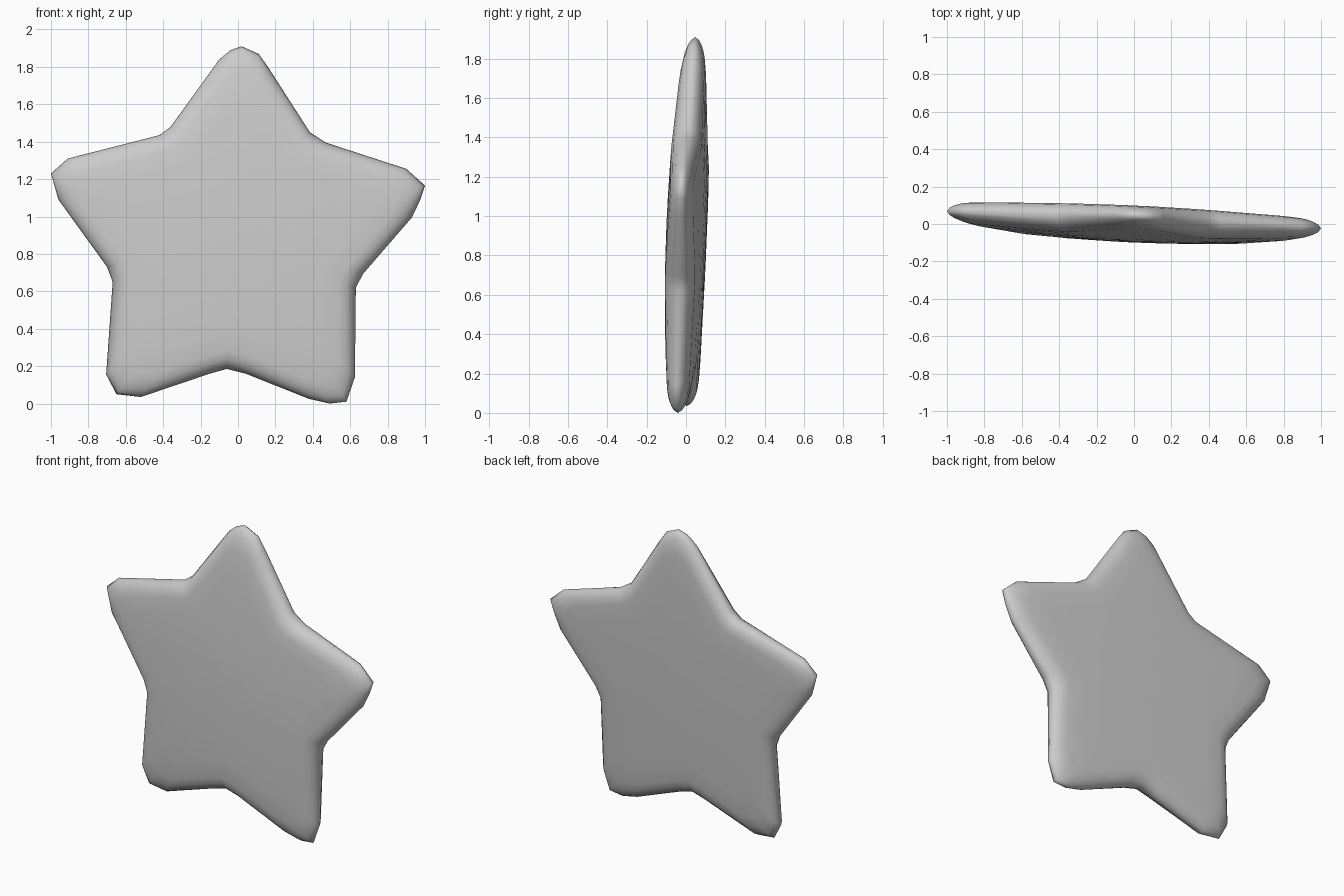
import bpy, bmesh, math

if "Cube" in bpy.data.objects:
    bpy.data.objects.remove(bpy.data.objects["Cube"])

# Front outline of the star (x, z), clockwise from the top tip
outline = [
    (0.02, 1.92), (0.11, 1.88), (0.16, 1.81), (0.385, 1.46), (0.47, 1.405),
    (0.90, 1.265), (1.0, 1.175), (0.975, 1.10), (0.93, 1.005), (0.67, 0.705),
    (0.63, 0.63), (0.625, 0.15), (0.58, 0.02), (0.49, 0.01), (0.38, 0.035),
    (0.04, 0.17), (-0.06, 0.195), (-0.15, 0.17), (-0.52, 0.045), (-0.65, 0.06),
    (-0.705, 0.165), (-0.67, 0.66), (-0.70, 0.74), (-0.96, 1.10), (-1.0, 1.24),
    (-0.91, 1.32), (-0.42, 1.445), (-0.36, 1.49), (-0.10, 1.85), (-0.04, 1.90)]
CX, CZ = -0.01, 0.9

# Rounded rim and domed faces: (scale towards centre, fraction of thickness)
rings = [(0.985, 0.4), (0.96, 0.68), (0.92, 0.9), (0.86, 1.0),
         (0.7, 1.0), (0.5, 1.0), (0.25, 1.0)]


def mid_y(x, z):
    # The star leans back slightly and is turned a little
    return -0.02 - 0.045 * x + 0.035 * z


def point(x, z, side, frac):
    r = min(1, math.hypot(x - CX, z - CZ))
    centre = 0.105 if side < 0 else 0.075
    half = 0.05 + (centre - 0.05) * (1 - r * r)
    return (x, mid_y(x, z) + side * frac * half, z)


bm = bmesh.new()
rim = [bm.verts.new(point(x, z, 1, 0)) for x, z in outline]
n = len(rim)
for side in (-1, 1):
    prev = rim
    for s, frac in rings:
        ring = [bm.verts.new(point(CX + (x - CX) * s, CZ + (z - CZ) * s, side, frac))
                for x, z in outline]
        for i in range(n):
            j = (i + 1) % n
            bm.faces.new((prev[i], prev[j], ring[j], ring[i]))
        prev = ring
    mid = bm.verts.new(point(CX, CZ, side, 1))
    for i in range(n):
        bm.faces.new((prev[i], prev[(i + 1) % n], mid))
bmesh.ops.recalc_face_normals(bm, faces=bm.faces)
for f in bm.faces:
    f.smooth = True

mesh = bpy.data.meshes.new("star")
bm.to_mesh(mesh)
bm.free()
star = bpy.data.objects.new("star", mesh)
bpy.context.collection.objects.link(star)
# Stand on the ground
star.location.z = -min(v.co.z for v in mesh.vertices)
